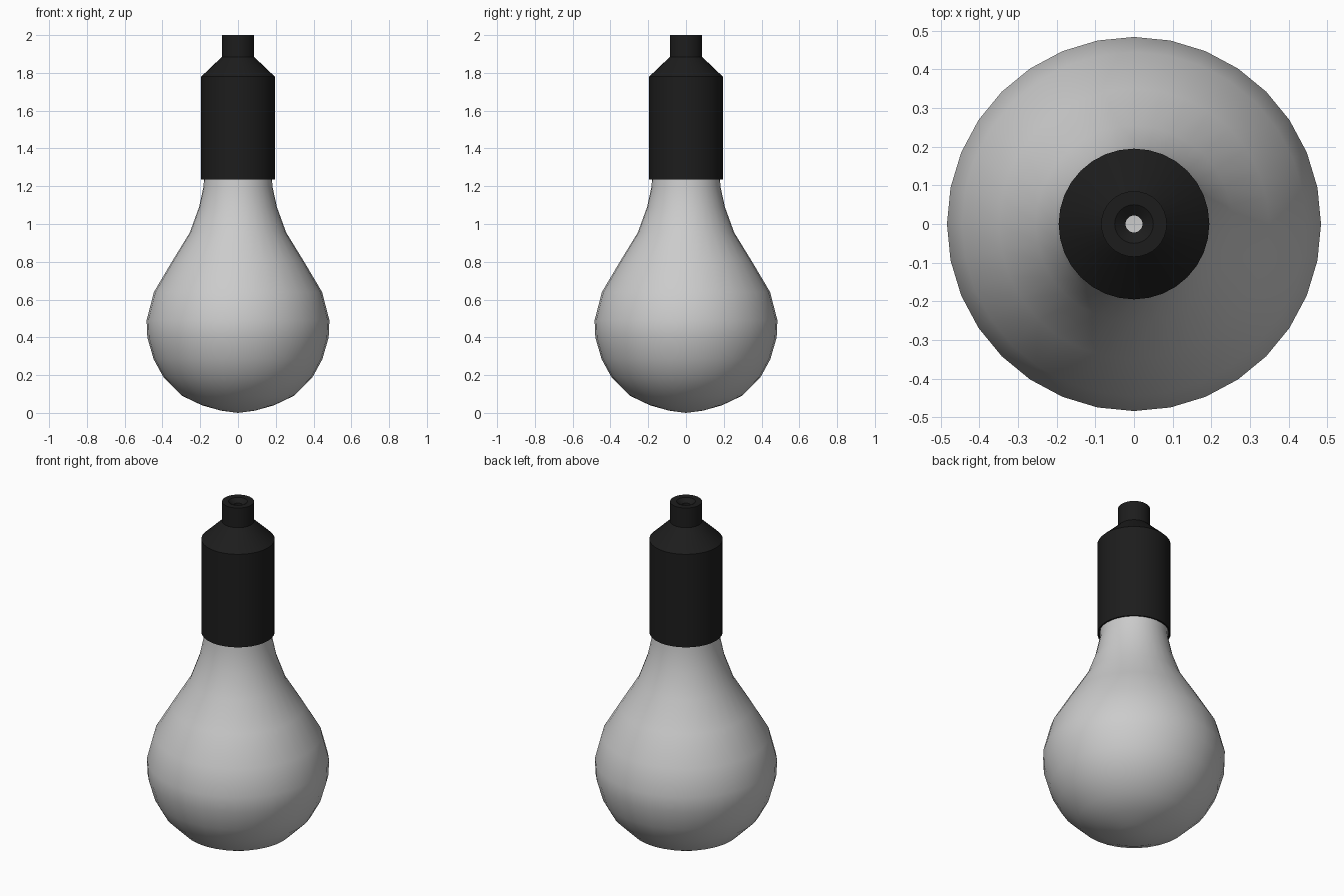
import bpy, bmesh, math

if "Cube" in bpy.data.objects:
    bpy.data.objects.remove(bpy.data.objects["Cube"])

SIDES = 32


def lathe(name, profile, angle):
    """Spin an (r, z) profile about z."""
    bm = bmesh.new()
    rings = []
    for r, z in profile:
        if r == 0:
            rings.append([bm.verts.new((0, 0, z))] * SIDES)
        else:
            rings.append([bm.verts.new((r * math.cos(2 * math.pi * i / SIDES),
                                        r * math.sin(2 * math.pi * i / SIDES), z))
                          for i in range(SIDES)])
    for a, b in zip(rings, rings[1:]):
        for i in range(SIDES):
            j = (i + 1) % SIDES
            bm.faces.new(dict.fromkeys((a[i], a[j], b[j], b[i])))
    me = bpy.data.meshes.new(name)
    bm.to_mesh(me)
    bm.free()
    ob = bpy.data.objects.new(name, me)
    bpy.context.collection.objects.link(ob)
    bpy.ops.object.select_all(action='DESELECT')
    bpy.context.view_layer.objects.active = ob
    ob.select_set(True)
    bpy.ops.object.shade_smooth_by_angle(angle=math.radians(angle))
    return ob


# Glass bulb, open at the neck inside the socket
lathe("bulb", [(0, 0.0), (0.09, 0.012), (0.19, 0.04), (0.295, 0.09), (0.395, 0.19),
               (0.447, 0.285), (0.48, 0.40), (0.484, 0.49), (0.445, 0.64),
               (0.35, 0.80), (0.255, 0.955), (0.206, 1.09), (0.182, 1.20),
               (0.178, 1.30)], 60)

# Socket shell with a small cable hole in the top
socket = lathe("socket", [(0.187, 1.30), (0.187, 1.235), (0.195, 1.235), (0.195, 1.78),
                          (0.085, 1.885), (0.085, 2.0), (0.05, 2.0), (0.022, 1.98),
                          (0.022, 1.88)], 30)
black = bpy.data.materials.new("black")
black.diffuse_color = (0.012, 0.012, 0.012, 1)
black.use_nodes = True
black.node_tree.nodes["Principled BSDF"].inputs["Base Color"].default_value = black.diffuse_color
socket.data.materials.append(black)
